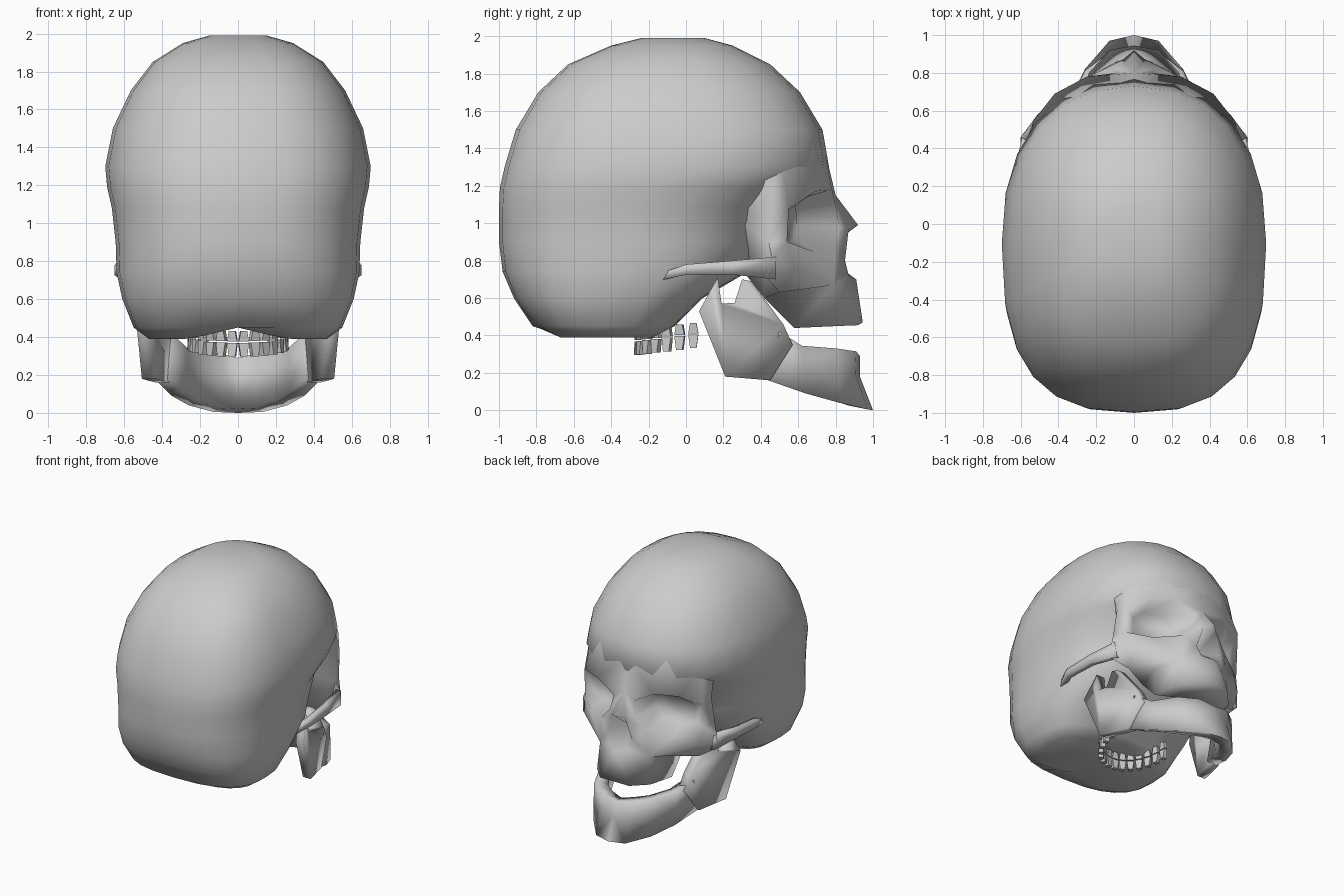
import bpy, bmesh, math
from mathutils import Vector

if "Cube" in bpy.data.objects:
    bpy.data.objects.remove(bpy.data.objects["Cube"])


def make(name, verts, faces, mirror=False, angle=120):
    """Mesh object from points and faces, optionally mirrored across x = 0."""
    me = bpy.data.meshes.new(name)
    me.from_pydata([tuple(v) for v in verts], [], faces)
    bm = bmesh.new()
    bm.from_mesh(me)
    bmesh.ops.remove_doubles(bm, verts=bm.verts, dist=0.0005)
    bmesh.ops.recalc_face_normals(bm, faces=bm.faces)
    bm.to_mesh(me)
    bm.free()
    ob = bpy.data.objects.new(name, me)
    bpy.context.collection.objects.link(ob)
    if mirror:
        m = ob.modifiers.new("mirror", 'MIRROR')
        m.use_clip = True
        m.merge_threshold = 0.002
    bpy.ops.object.select_all(action='DESELECT')
    bpy.context.view_layer.objects.active = ob
    ob.select_set(True)
    bpy.ops.object.shade_smooth_by_angle(angle=math.radians(angle))
    return ob


def loft(rings, caps=(True, True)):
    """Skin closed rings with equal point counts."""
    n = len(rings[0])
    verts = [p for r in rings for p in r]
    faces = [(k * n + i, k * n + (i + 1) % n, (k + 1) * n + (i + 1) % n, (k + 1) * n + i)
             for k in range(len(rings) - 1) for i in range(n)]
    if caps[0]:
        faces.append(tuple(range(n)))
    if caps[1]:
        faces.append(tuple(range(len(verts) - n, len(verts))))
    return verts, faces


# Cranium: horizontal levels (z, back y, front y, half width, front squareness)
levels = [(.39, -.70, -.15, .47, 3), (.45, -.82, -.06, .55, 3), (.60, -.92, .09, .61, 3),
          (.74, -.98, .33, .64, 2.4), (.90, -1.0, .43, .645, 2.2), (1.08, -1.0, .50, .665, 2.2),
          (1.19, -.995, .65, .69, 2.3), (1.30, -.97, .765, .70, 2.3), (1.50, -.91, .73, .66, 2.3),
          (1.70, -.79, .61, .565, 2.3), (1.85, -.63, .45, .45, 2.2), (1.95, -.40, .25, .29, 2.1),
          (1.99, -.24, .10, .15, 2)]
N = 24
rings = []
for z, yb, yf, w, nf in levels:
    yc, hl = (yb + yf) / 2, (yf - yb) / 2
    ring = []
    for i in range(N):
        a = math.tau * i / N
        s, c = math.sin(a), math.cos(a)
        n = min(2.7, nf + .4) if s < 0 else nf
        x = w * math.copysign(abs(c) ** (2 / n), c)
        y = yc + hl * math.copysign(abs(s) ** (2 / n), s)
        lift = .06 * max(0, 1 - abs(x) / .25) if z < .4 else 0
        ring.append((x, y, z + lift))
    rings.append(ring)
verts, faces = loft(rings, (False, True))
verts.append((0, -.42, .45))
faces += [(i, (i + 1) % N, len(verts) - 1) for i in range(N)]
make("cranium", verts, faces)

# Face: named points of one half, brow and eye socket first
pts = {
    'A': (0, .735, 1.42), 'B': (.30, .68, 1.42), 'C': (.50, .50, 1.42), 'D': (0, .80, 1.15),
    'E': (.09, .80, 1.09), 'F': (.25, .78, 1.18), 'G': (.42, .69, 1.17), 'H': (.53, .55, 1.08),
    'I': (.53, .54, .90), 'J': (.38, .68, .85), 'K': (.20, .80, .88), 'L': (.11, .82, .98),
    'd': (.54, .38, 1.36), 'e': (.55, .46, 1.12), 'f': (.57, .44, .90), 'g': (.40, .30, 1.0)}
# Nose, cheek and upper jaw
pts.update({
    'M': (0, .92, .99), 'N': (.06, .87, .97), 'O': (.11, .85, .80), 'P': (.08, .87, .72),
    'Q': (0, .91, .70), 'R': (0, .72, .84), 'S': (0, .945, .47), 'T': (.13, .92, .455),
    'U': (.24, .80, .45), 'V': (.28, .58, .44), 'W': (.27, .42, .60), 'X': (.22, .79, .67),
    'Y': (.31, .60, .64), 'Z': (.51, .58, .75), 'a': (.47, .50, .63), 'b': (.60, .46, .82),
    'c': (.60, .43, .71), 'i': (0, .55, .53), 'j': (0, .30, .75)})
patches = ("ABFD DFE BCGF CHG CeH Cde DELN DNM NLK NKO OKX KJX JIZ JZX XZa XaY Ifb IbZ HefI "
           "Zbc Zca OXP PXT QPTS XUT XYVU YaW YWV edg efg Waf Wfg Wgj Wij STi TUi UVi VWi "
           "MNR NOR OPR PQR").split()
keys = list(pts)
verts = [Vector(pts[k]) for k in keys]
faces = [tuple(keys.index(ch) for ch in p) for p in patches]
# Hollow eye socket behind the rim
rim = [Vector(pts[k]) for k in "EFGHIJKL"]
deep = [Vector((.28 + .7 * (p.x - .28), .25 * p.y + .39, .99 + .7 * (p.z - .99))) for p in rim]
sv, sf = loft([rim, deep], (False, True))
faces += [tuple(i + len(verts) for i in f) for f in sf]
make("face", verts + sv, faces, mirror=True)

# Cheek arches: (x, y, top z, bottom z)
arch = [(.59, .48, .82, .70), (.635, .25, .80, .725), (.65, 0, .78, .725), (.58, -.2, .71, .68)]
make("cheek_arch", *loft([[(x, y, t), (x, y, b), (x - .045, y, b), (x - .045, y, t)]
                          for x, y, t, b in arch]), mirror=True)

# Lower jaw body: (x, top y, bottom y, top z, bottom z)
body = [(0, .93, 1.0, .29, 0), (.13, .91, .97, .315, .005), (.26, .81, .82, .33, .04),
        (.35, .62, .64, .345, .09), (.42, .50, .44, .42, .16)]
rings = []
for k, (x, yt, yb, t, b) in enumerate(body):
    dx, dy = ((0, .10), (.03, .10), (.07, .06), (.08, .02), (.07, .02))[k]
    mid = (x, (yt + yb) / 2 - .035 * (k < 2), b + .62 * (t - b))
    rings.append([(x, yt, t), mid, (x, yb, b), (x - dx, yb - dy, b + .02), (x - dx, yt - dy, t)])
make("lower_jaw", *loft(rings, (False, True)), mirror=True)

# Jaw branches: side profile given a thickness that splays outward to the back
side = [(.57, .35), (.52, .46), (.35, .69), (.30, .70), (.26, .575), (.19, .57), (.17, .71),
        (.13, .64), (.07, .53), (.21, .18), (.45, .16)]
rings = [[(.54 - .3 * (y - .1) - t - .06 * max(0, z - .4), y, z) for y, z in side]
         for t in (0, .07)]
make("jaw_branch", *loft(rings), mirror=True)


# Teeth: two horseshoe rows set below the cranium
def teeth(name, z_root, z_tip):
    verts, faces = [], []
    for k in range(14):
        a = math.radians(-88 + 176 * k / 13)
        x, y = .25 * math.sin(a), .05 - .31 * math.cos(a)
        t = Vector((.25 * math.cos(a), .31 * math.sin(a), 0)).normalized()
        o = Vector((t.y, -t.x, 0))
        dz = .12 * (y + .1)
        ends = []
        for z, w, d in ((z_root, .017, .018), (z_tip, .027, .014)):
            c = Vector((x, y, z + dz))
            ends.append([c + t * w * p + o * d * q
                         for p, q in ((-1, -1), (1, -1), (1, 1), (-1, 1))])
        v, f = loft(ends)
        faces += [tuple(i + len(verts) for i in q) for q in f]
        verts += v
    make(name, verts, faces, angle=30)


teeth("upper_teeth", .45, .395)
teeth("lower_teeth", .315, .388)
